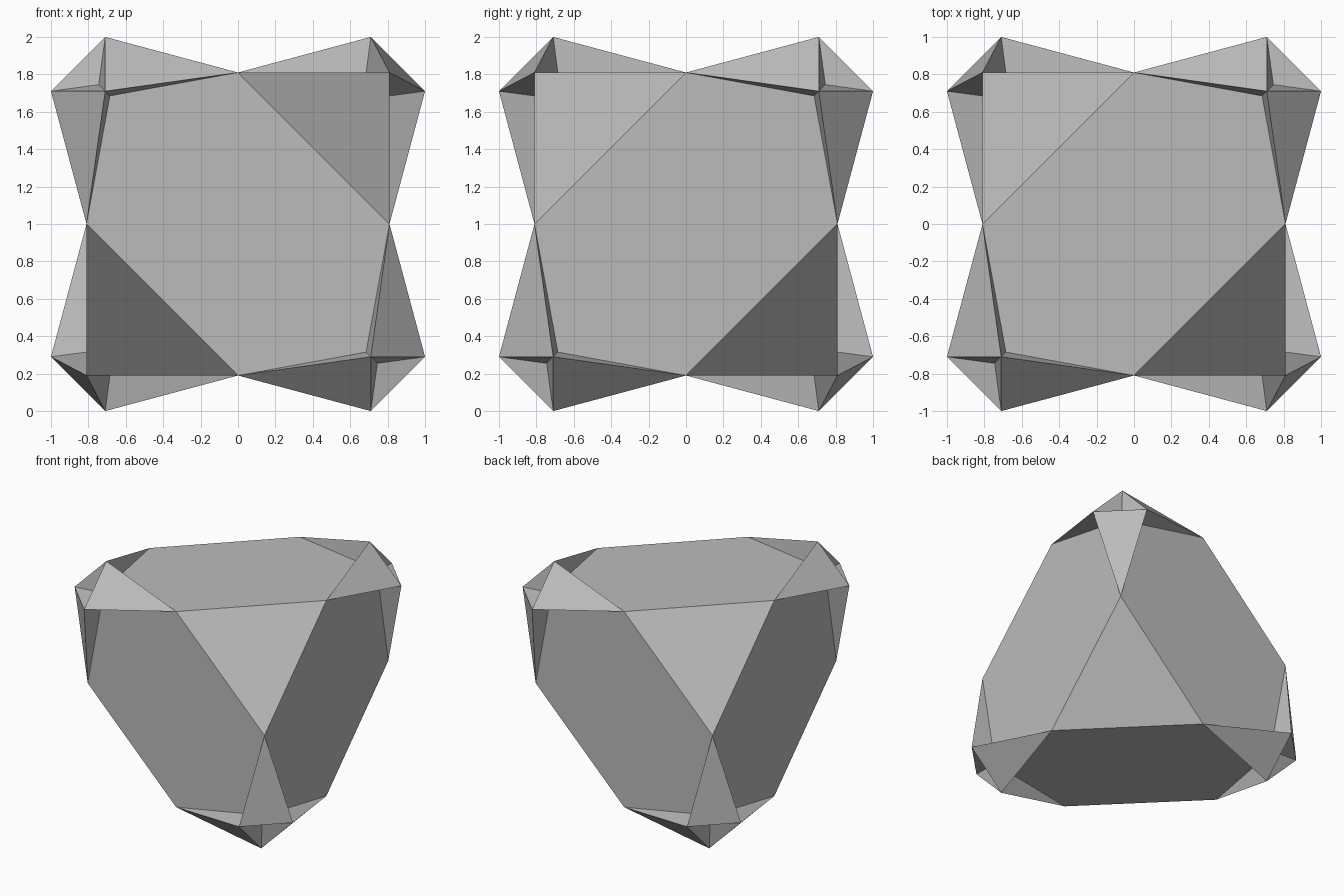
import bpy
import bmesh
from mathutils import Vector

if "Cube" in bpy.data.objects:
    bpy.data.objects.remove(bpy.data.objects["Cube"], do_unlink=True)

CORE = 0.81      # half width of the core
TIP = 0.71       # sideways reach of each corner tip
PIT = 0.685      # inner corner of the side recesses
DIMPLE = 0.745   # bottom of the corner dimple
CENTRE = Vector((0, 0, 1))

grey = bpy.data.materials.new("plain_grey")
grey.use_nodes = True
colour = (0.5, 0.5, 0.5, 1)
grey.diffuse_color = colour
bsdf = next(n for n in grey.node_tree.nodes if n.type == "BSDF_PRINCIPLED")
bsdf.inputs["Base Color"].default_value = colour
bsdf.inputs["Roughness"].default_value = 0.7

bm = bmesh.new()


def turned(point, axis):
    """Cycle the coordinates so the first one lies on the given axis."""
    return Vector([point[(i - axis) % 3] for i in range(3)])


def add_face(points, signs):
    verts = [bm.verts.new(CENTRE + Vector([c * s for c, s in zip(p, signs)]))
             for p in points]
    bm.faces.new(verts)


mids = [turned((0, CORE, CORE), k) for k in range(3)]
tips = [turned((1, TIP, TIP), k) for k in range(3)]
pits = [turned((CORE, PIT, PIT), k) for k in range(3)]
dimple = Vector((DIMPLE, DIMPLE, DIMPLE))

# Four raised corners, with four plain facets opposite them
for signs in ((1, 1, 1), (1, -1, -1), (-1, 1, -1), (-1, -1, 1)):
    add_face(mids, [-s for s in signs])
    for k in range(3):
        n, p = (k + 1) % 3, (k + 2) % 3
        add_face((mids[k], tips[n], tips[p]), signs)      # fin
        add_face((tips[n], tips[p], dimple), signs)       # dimple side
        add_face((mids[n], tips[k], pits[k]), signs)      # recess walls
        add_face((mids[p], tips[k], pits[k]), signs)
        add_face((mids[n], mids[p], pits[k]), signs)      # recess floor

# Six square faces of the core
for axis in range(3):
    for side in (1, -1):
        ring = ((side, 1, 0), (side, 0, 1), (side, -1, 0), (side, 0, -1))
        add_face([turned(p, axis) * CORE for p in ring], (1, 1, 1))

bmesh.ops.remove_doubles(bm, verts=bm.verts, dist=0.0005)
bmesh.ops.recalc_face_normals(bm, faces=bm.faces)
mesh = bpy.data.meshes.new("faceted_body")
bm.to_mesh(mesh)
bm.free()
mesh.materials.append(grey)
body = bpy.data.objects.new("faceted_body", mesh)
bpy.context.collection.objects.link(body)
